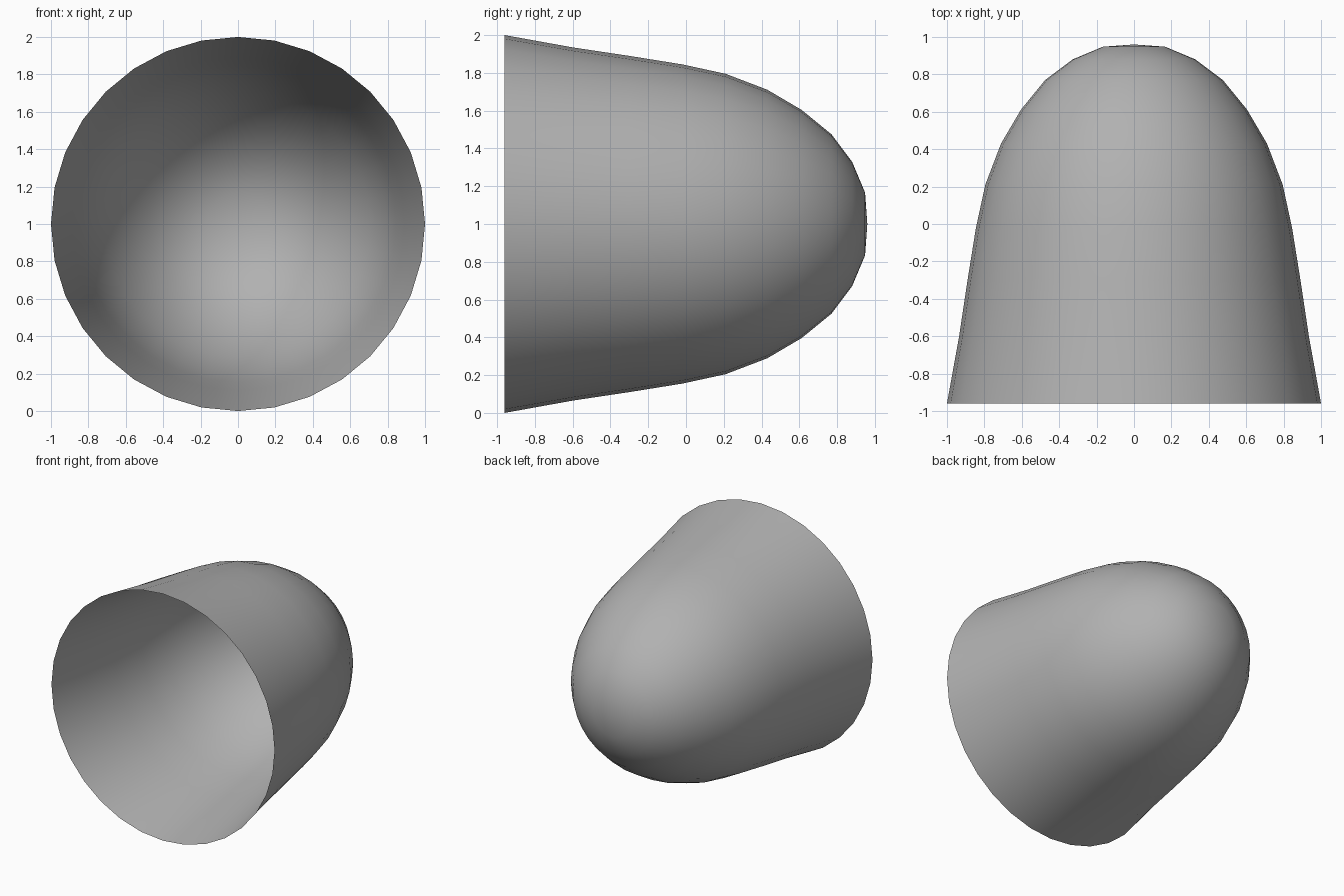
import bpy, bmesh
from math import sin, cos, pi

if "Cube" in bpy.data.objects:
    bpy.data.objects.remove(bpy.data.objects["Cube"])

SIDES = 32
# (radius, y) from the open rim to the first ring below the dome tip
PROFILE = [(1.0, -0.96), (0.935, -0.6), (0.89, -0.3), (0.845, -0.02),
           (0.795, 0.21), (0.711, 0.43), (0.604, 0.612), (0.475, 0.77),
           (0.328, 0.88), (0.166, 0.948)]

# Open, single-walled domed shell lathed around the y axis
bm = bmesh.new()
rings = [[bm.verts.new((r * cos(2 * pi * i / SIDES), y, 1 + r * sin(2 * pi * i / SIDES)))
          for i in range(SIDES)] for r, y in PROFILE]
tip = bm.verts.new((0, 0.96, 1))
for a, b in zip(rings, rings[1:]):
    for i in range(SIDES):
        j = (i + 1) % SIDES
        bm.faces.new((a[i], b[i], b[j], a[j]))
for i in range(SIDES):
    bm.faces.new((rings[-1][i], tip, rings[-1][(i + 1) % SIDES]))

# Outward normals and smooth shading
bm.normal_update()
side = bm.faces[:][0]
c = side.calc_center_median()
if side.normal.x * c.x + side.normal.z * (c.z - 1) < 0:
    bmesh.ops.reverse_faces(bm, faces=bm.faces[:])
for f in bm.faces:
    f.smooth = True

mesh = bpy.data.meshes.new("domed_shell")
bm.to_mesh(mesh)
bm.free()

# Mid-grey surface
grey = bpy.data.materials.new("mid_grey")
grey.diffuse_color = (0.44, 0.44, 0.44, 1)
grey.use_nodes = True
grey.node_tree.nodes["Principled BSDF"].inputs["Base Color"].default_value = grey.diffuse_color
mesh.materials.append(grey)
bpy.context.collection.objects.link(bpy.data.objects.new("domed_shell", mesh))
